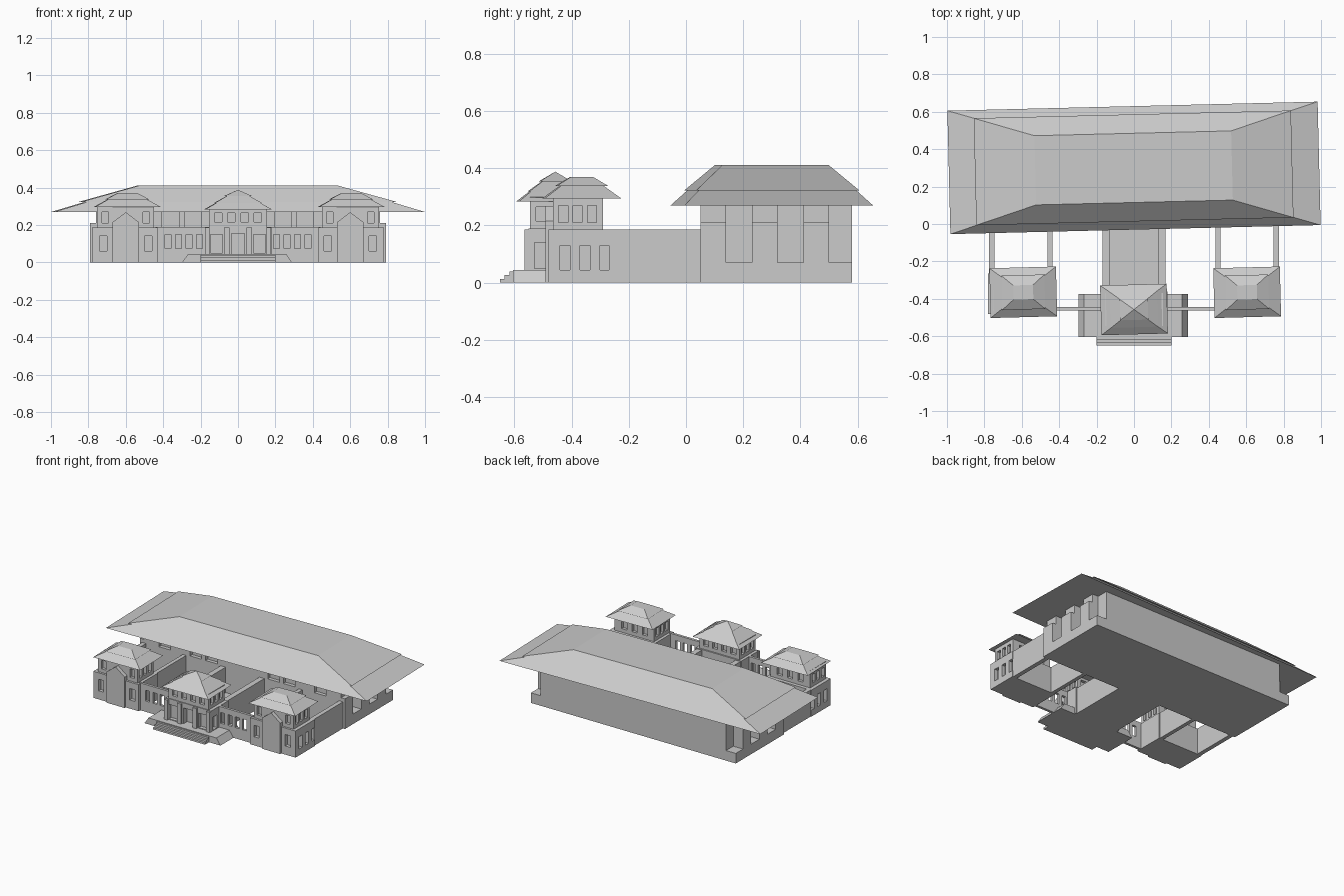
import bpy, bmesh, math
from mathutils import Matrix, Vector

if "Cube" in bpy.data.objects:
    bpy.data.objects.remove(bpy.data.objects["Cube"])


def make(name, bm):
    bmesh.ops.recalc_face_normals(bm, faces=bm.faces)
    me = bpy.data.meshes.new(name)
    bm.to_mesh(me)
    bm.free()
    ob = bpy.data.objects.new(name, me)
    bpy.context.collection.objects.link(ob)
    return ob


def add_box(bm, b):
    x0, x1, y0, y1, z0, z1 = b
    m = Matrix.Translation(((x0 + x1) / 2, (y0 + y1) / 2, (z0 + z1) / 2)) \
        @ Matrix.Diagonal((abs(x1 - x0), abs(y1 - y0), abs(z1 - z0), 1))
    bmesh.ops.create_cube(bm, size=1, matrix=m)


def boxes(name, *bs):
    bm = bmesh.new()
    for b in bs:
        add_box(bm, b)
    return make(name, bm)


def cut(ob, bs):
    c = boxes(ob.name + "_cutter", *bs)
    c.hide_render = True
    c.hide_viewport = True
    m = ob.modifiers.new("openings", 'BOOLEAN')
    m.operation = 'DIFFERENCE'
    m.solver = 'EXACT'
    m.object = c


def frustum(name, c, low, top, rot=0.0):
    """Closed hip roof tier: low/top = (half x, half y, z)."""
    bm = bmesh.new()
    R = Matrix.Rotation(math.radians(rot), 3, 'Z')
    rings = []
    for hx, hy, z in (low, top):
        rings.append([bm.verts.new(R @ Vector((sx * hx, sy * hy, z)) + Vector((c[0], c[1], 0)))
                      for sx, sy in ((-1, -1), (1, -1), (1, 1), (-1, 1))])
    a, b = rings
    for i in range(4):
        j = (i + 1) % 4
        bm.faces.new((a[i], a[j], b[j], b[i]))
    bm.faces.new(a)
    bm.faces.new(b)
    if top[0] < 0.001:
        bmesh.ops.remove_doubles(bm, verts=bm.verts, dist=0.001)
    return make(name, bm)


def mx(b, s):
    """Mirror a box to side s."""
    x = sorted((s * b[0], s * b[1]))
    return (x[0], x[1], *b[2:])


# Main hall: core with recessed bays on both ends and the front
hall = boxes("hall_body", (-0.76, 0.76, 0.05, 0.58, 0, 0.30))
bays = []
for y0, y1 in ((0.14, 0.23), (0.32, 0.41), (0.50, 0.60)):
    for s in (-1, 1):
        bays.append(mx((0.715, 0.90, y0, y1, 0.07, 0.275), s))
for x in (0.24, 0.36, 0.60):
    for s in (-1, 1):
        bays.append(mx((x - 0.045, x + 0.045, 0.0, 0.075, 0.19, 0.275), s))
cut(hall, bays)
for s, side in ((-1, "left"), (1, "right")):
    boxes("hall_plinth_" + side, mx((0.75, 0.79, 0.05, 0.58, 0, 0.07), s))
    boxes("hall_pilasters_" + side, *[mx((0.75, 0.79, y, y + 0.09, 0.06, 0.21), s)
                                      for y in (0.05, 0.23, 0.41)])

# Hall roof: two hip tiers, slightly rotated
frustum("hall_roof_lower", (0, 0.30), (0.99, 0.33, 0.27), (0.53, 0.187, 0.408), 1.4)
frustum("hall_roof_upper", (-0.002, 0.30), (0.848, 0.286, 0.322), (0.526, 0.185, 0.412), 1.4)

# Side towers with wing walls and gabled fronts
for s, side in ((-1, "left"), (1, "right")):
    cx = 0.60 * s
    low = boxes("tower_base_" + side, mx((0.43, 0.78, -0.48, -0.265, 0, 0.185), s))
    cs = [mx((0.755, 0.9, y, y + 0.035, 0.045, 0.13), s) for y in (-0.44, -0.37, -0.30)]
    cs += [(cx + d - 0.02, cx + d + 0.02, -0.6, -0.455, 0.06, 0.14) for d in (-0.12, 0.12)]
    cut(low, cs)
    up = boxes("tower_upper_" + side, mx((0.45, 0.755, -0.465, -0.29, 0.185, 0.305), s))
    cs = [mx((xa, xb, y, y + 0.032, 0.21, 0.27), s)
          for y in (-0.445, -0.395, -0.345) for xa, xb in ((0.735, 0.9), (0.3, 0.47))]
    cs += [(cx + d - 0.018, cx + d + 0.018, -0.6, -0.445, 0.21, 0.27) for d in (-0.11, 0.11)]
    cs += [(cx + d - 0.02, cx + d + 0.02, -0.31, -0.2, 0.21, 0.27) for d in (-0.08, 0, 0.08)]
    cut(up, cs)
    # gabled front panel
    bm = bmesh.new()
    f = bm.faces.new([bm.verts.new((cx + x, -0.492, z)) for x, z in
                      ((-0.07, 0), (0.07, 0), (0.07, 0.215), (0, 0.268), (-0.07, 0.215))])
    g = bmesh.ops.extrude_face_region(bm, geom=[f])
    bmesh.ops.translate(bm, vec=(0, 0.04, 0),
                        verts=[v for v in g["geom"] if isinstance(v, bmesh.types.BMVert)])
    make("tower_gable_" + side, bm)
    rc = (0.605 if s > 0 else -0.592, -0.365)
    frustum("tower_roof_lower_" + side, rc, (0.178, 0.133, 0.295), (0.055, 0.04, 0.364), 1.5)
    frustum("tower_roof_upper_" + side, rc, (0.115, 0.092, 0.337), (0.053, 0.038, 0.37), 1.5)
    # open wing walls running back to the hall
    boxes("wing_walls_" + side, mx((0.745, 0.775, -0.27, 0.06, 0, 0.185), s),
          mx((0.435, 0.462, -0.27, 0.06, 0, 0.185), s))
    # pierced screen wall between the towers
    scr = boxes("screen_wall_" + side, mx((0.16, 0.44, -0.462, -0.444, 0, 0.19), s))
    cut(scr, [mx((x - 0.016, x + 0.016, -0.5, -0.4, 0.075, 0.15), s)
              for x in (0.205, 0.262, 0.318, 0.375)])

# Open central passage
boxes("passage_floor", (-0.168, 0.168, -0.38, 0.06, 0, 0.008))
boxes("passage_walls", (-0.168, -0.13, -0.37, 0.06, 0, 0.185), (0.13, 0.168, -0.37, 0.06, 0, 0.185))

# Entrance tower
ent = boxes("entrance_base", (-0.175, 0.178, -0.55, -0.36, 0, 0.19))
cut(ent, [(s * 0.115 - 0.033, s * 0.115 + 0.033, -0.7, -0.525, 0.05, 0.15) for s in (-1, 1)]
    + [(-0.035, 0.035, -0.7, -0.51, 0.045, 0.155)]
    + [mx((0.155, 0.3, -0.53, -0.485, 0.05, 0.14), s) for s in (-1, 1)])
boxes("entrance_piers", *[mx((x - 0.014, x + 0.014, -0.565, -0.54, 0.03, 0.185), s)
                          for x in (0.06, 0.163) for s in (-1, 1)])
eup = boxes("entrance_upper", (-0.155, 0.155, -0.545, -0.37, 0.19, 0.30))
cut(eup, [(x - 0.02, x + 0.02, ya, yb, 0.215, 0.265) for x in (-0.105, -0.035, 0.035, 0.105)
          for ya, yb in ((-0.7, -0.525), (-0.39, -0.2))]
    + [mx((0.135, 0.3, y, y + 0.035, 0.215, 0.265), s)
       for y in (-0.525, -0.475, -0.425) for s in (-1, 1)])
ec = (0, -0.457)
frustum("entrance_roof_1", ec, (0.178, 0.133, 0.283), (0.07, 0.055, 0.345), 1.5)
frustum("entrance_roof_2", ec, (0.125, 0.095, 0.318), (0.04, 0.03, 0.366), 1.5)
frustum("entrance_roof_3", ec, (0.075, 0.056, 0.354), (0, 0, 0.388), 1.5)

# Entrance terrace and steps
frustum("terrace", (-0.005, -0.49), (0.293, 0.115, 0), (0.262, 0.115, 0.045))
for i in range(3):
    boxes("step_%d" % (i + 1), (-0.20, 0.20, -0.65 + 0.016 * i, -0.58, 0, 0.013 * (i + 1)))
